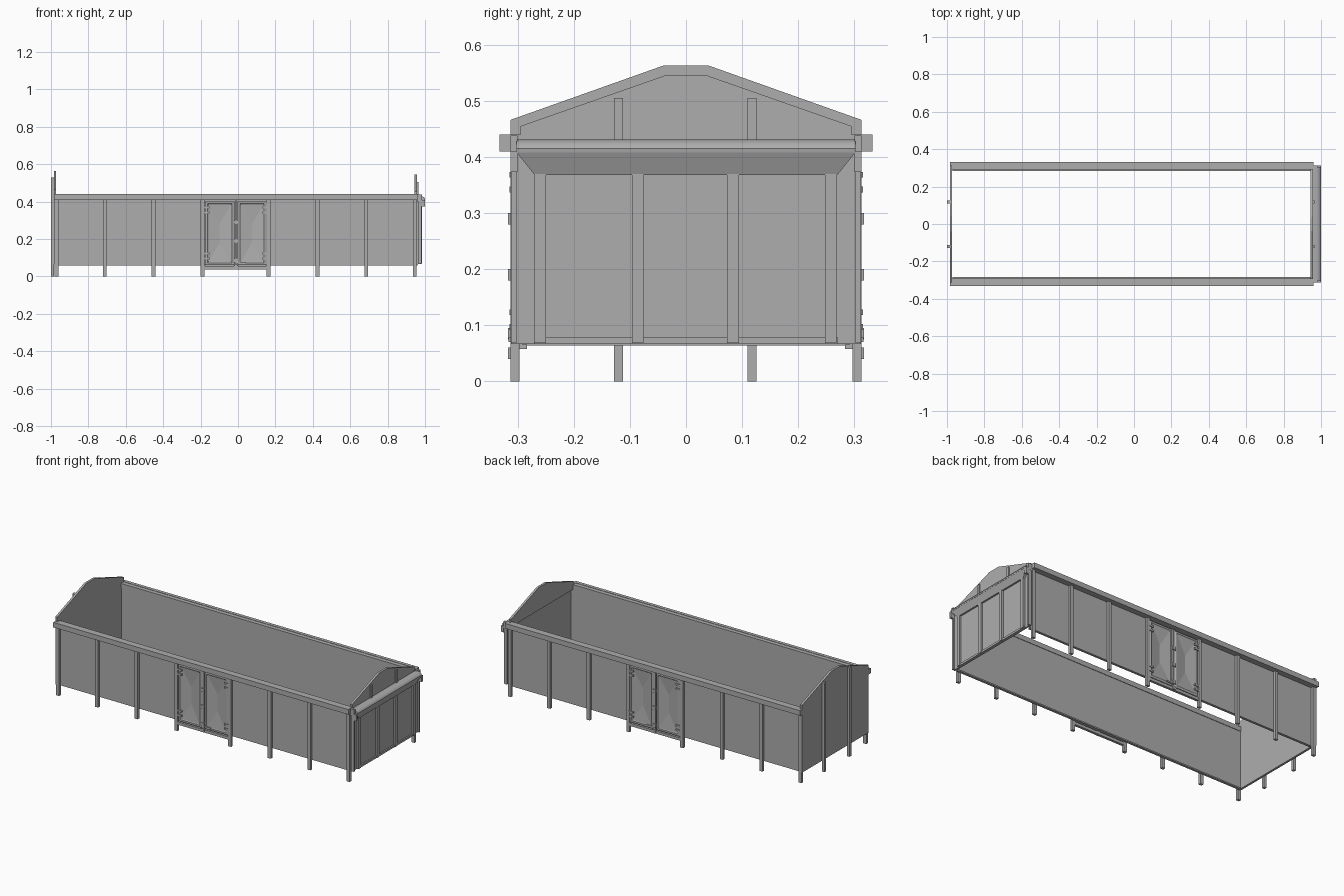
import bpy, bmesh
from mathutils import Vector

cube = bpy.data.objects.get("Cube")
if cube:
    bpy.data.objects.remove(cube, do_unlink=True)

steel = bpy.data.materials.new("grey_steel")
steel.use_nodes = True
GREY = (0.42, 0.42, 0.42, 1)
steel.diffuse_color = GREY
steel.node_tree.nodes["Principled BSDF"].inputs["Base Color"].default_value = GREY


def finish(name, bm, smooth=False):
    bmesh.ops.recalc_face_normals(bm, faces=bm.faces)
    mesh = bpy.data.meshes.new(name)
    bm.to_mesh(mesh)
    bm.free()
    mesh.materials.append(steel)
    ob = bpy.data.objects.new(name, mesh)
    bpy.context.collection.objects.link(ob)
    if smooth:
        bpy.ops.object.select_all(action='DESELECT')
        ob.select_set(True)
        bpy.context.view_layer.objects.active = ob
        bpy.ops.object.shade_smooth_by_angle()
    return ob


def box(name, x, y, z):
    bm = bmesh.new()
    bmesh.ops.create_cube(bm, size=1)
    for v in bm.verts:
        v.co = [r[0] if c < 0 else r[1] for c, r in zip(v.co, (x, y, z))]
    return finish(name, bm)


def plate(name, half, x0, x1):
    """Extrude a (y, z) outline, given for +y and mirrored, along x."""
    outline = half + [(-y, z) for y, z in reversed(half)]
    bm = bmesh.new()
    face = bm.faces.new([bm.verts.new((x0, y, z)) for y, z in outline])
    ext = bmesh.ops.extrude_face_region(bm, geom=[face])
    for v in ext["geom"]:
        if isinstance(v, bmesh.types.BMVert):
            v.co.x = x1
    return finish(name, bm)


def loft(name, rings, smooth=False):
    """Skin matching closed rings and cap both ends."""
    bm = bmesh.new()
    rows = [[bm.verts.new(p) for p in ring] for ring in rings]
    n = len(rows[0])
    for a, b in zip(rows, rows[1:]):
        for i in range(n):
            j = (i + 1) % n
            bm.faces.new((a[i], a[j], b[j], b[i]))
    bm.faces.new(rows[0])
    bm.faces.new(rows[-1])
    return finish(name, bm, smooth)


def span(s, a, b):
    return tuple(sorted((s * a, s * b)))


def door(name, s, x0, x1, z0, z1):
    """Framed door with a dished, hipped centre pressing."""
    def ring(inset, y):
        return [(x0 + inset, s * y, z0 + inset), (x1 - inset, s * y, z0 + inset),
                (x1 - inset, s * y, z1 - inset), (x0 + inset, s * y, z1 - inset)]
    cx = (x0 + x1) / 2
    low, high = (cx, s * 0.299, z0 + 0.12), (cx, s * 0.299, z1 - 0.12)
    bm = bmesh.new()
    rows = [[bm.verts.new(p) for p in ring(i, y)]
            for i, y in ((0, 0.296), (0, 0.308), (0.005, 0.311), (0.013, 0.311), (0.017, 0.308))]
    for a, b in zip(rows, rows[1:]):
        for i in range(4):
            j = (i + 1) % 4
            bm.faces.new((a[i], a[j], b[j], b[i]))
    bm.faces.new(rows[0])
    p, q = bm.verts.new(low), bm.verts.new(high)
    a, b, c, d = rows[-1]
    for f in ((a, b, p), (b, c, q, p), (c, d, q), (d, a, p, q)):
        bm.faces.new(f)
    finish(name, bm)


# Long sides: sheet, lower lip, rail, legs and doors
LEGS = (-0.97, -0.713, -0.452, -0.19, 0.163, 0.425, 0.686, 0.945)
for s, side in ((-1, "front"), (1, "back")):
    box(side + "_wall", (-0.975, 0.962), span(s, 0.291, 0.298), (0.064, 0.415))
    box(side + "_wall_lip", (-0.97, 0.96), span(s, 0.283, 0.298), (0.058, 0.066))
    box(side + "_rail_inner", (-0.985, 0.96), span(s, 0.288, 0.314), (0.41, 0.438))
    box(side + "_rail_outer", (-0.985, 0.96), span(s, 0.312, 0.332), (0.41, 0.44))
    for i, x in enumerate(LEGS):
        box(f"{side}_leg_{i + 1}", (x - 0.01, x + 0.01), span(s, 0.297, 0.313), (0, 0.412))
    door(side + "_left_door", s, -0.176, -0.02, 0.06, 0.402)
    door(side + "_right_door", s, -0.003, 0.153, 0.06, 0.402)
    box(side + "_door_sill", (-0.19, 0.163), span(s, 0.297, 0.312), (0.038, 0.055))
    # Locking bar with its catches
    box(side + "_lock_bar", (-0.017, -0.006), span(s, 0.297, 0.313), (0.04, 0.405))
    for z in (0.05, 0.085, 0.19, 0.29):
        box(side + "_lock_catch", (-0.022, -0.001), span(s, 0.3, 0.317), (z - 0.01, z + 0.01))
    box(side + "_lock_handle", (-0.012, 0.04), span(s, 0.31, 0.316), (0.07, 0.078))
    for z in (0.11, 0.355):
        for x in (-0.166, 0.143):
            for dz in (-0.013, 0.013):
                box(side + "_hinge", (x - 0.014, x + 0.014), span(s, 0.3, 0.315),
                    (z + dz - 0.005, z + dz + 0.005))

# Headboard with two outer posts
plate("headboard", [(0.313, 0.064), (0.313, 0.466), (0.04, 0.563)], -0.985, -0.972)
for y in (-0.12, 0.118):
    box("headboard_post", (-1, -0.984), (y - 0.008, y + 0.008), (0, 0.53))

# Rear gable with short stiffeners
plate("rear_gable", [(0.312, 0.41), (0.312, 0.44), (0.295, 0.44), (0.295, 0.455),
                     (0.038, 0.545)], 0.945, 0.958)
for y in (-0.12, 0.118):
    box("gable_stiffener", (0.957, 0.965), (y - 0.008, y + 0.008), (0.42, 0.505))

# Tailgate: sheet, stiles, bottom bar
box("tailgate_sheet", (0.962, 0.972), (-0.312, 0.312), (0.067, 0.42))
for y in (-0.26, -0.086, 0.084, 0.258):
    box("tailgate_stile", (0.971, 0.984), (y - 0.0105, y + 0.0105), (0.068, 0.37))
box("tailgate_bottom_bar", (0.971, 0.98), (-0.27, 0.27), (0.067, 0.079))
for s in (-1, 1):
    box("tailgate_edge", (0.962, 0.982), span(s, 0.302, 0.312), (0.068, 0.4))
    box("tailgate_corner_bracket", (0.982, 0.999), span(s, 0.3, 0.313), (0.373, 0.41))

# Flared, mitred top beam with a rounded cap
BEAM = ((0.963, 0.368, 0.27), (0.982, 0.368, 0.27), (0.998, 0.408, 0.302), (0.963, 0.408, 0.302))
loft("tailgate_top_beam", [[(x, s * y, z) for x, z, y in BEAM] for s in (-1, 1)])
CAP = ((0.956, 0.408), (0.999, 0.408), (1.0, 0.415), (0.996, 0.422),
       (0.988, 0.428), (0.977, 0.431), (0.956, 0.431))
loft("tailgate_cap", [[(x, s * 0.302, z) for x, z in CAP] for s in (-1, 1)], True)
for s in (-1, 1):
    box("cap_end_hinge", (0.956, 0.985), span(s, 0.3, 0.313), (0.4, 0.438))
